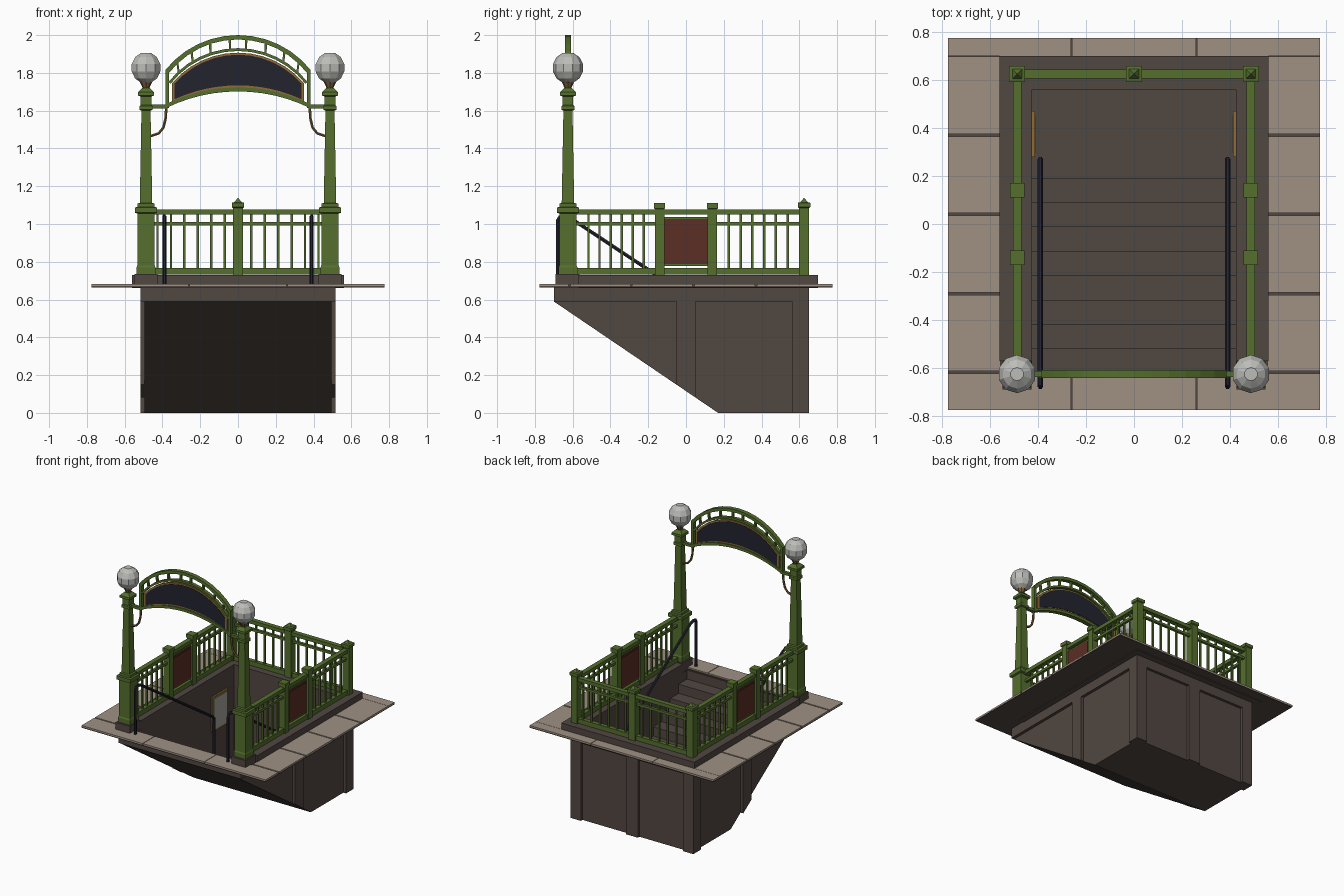
import bpy, bmesh, math
from mathutils import Vector

cube = bpy.data.objects.get("Cube")
if cube:
    bpy.data.objects.remove(cube, do_unlink=True)


def material(name, hexcode):
    def lin(i):
        c = int(hexcode[i:i + 2], 16) / 255
        return c / 12.92 if c < 0.04 else ((c + 0.055) / 1.055) ** 2.4
    m = bpy.data.materials.new(name)
    m.use_nodes = True
    col = (lin(0), lin(2), lin(4), 1)
    m.diffuse_color = col
    bsdf = m.node_tree.nodes["Principled BSDF"]
    bsdf.inputs["Base Color"].default_value = col
    bsdf.inputs["Roughness"].default_value = 0.8
    return m


GREEN = material("green paint", "556E2D")
STONE = material("dark stone", "514741")
PAVING = material("tan paving", "A09184")
NAVY = material("navy enamel", "23232F")
GOLD = material("gold trim", "8E6C36")
RED = material("red board", "5C2E25")
GLASS = material("lamp glass", "BCBCB8")
PAPER = material("pale poster", "A8A49C")
BROWN = material("brown iron", "7A5C38")


def finish(name, bm, mat):
    bmesh.ops.recalc_face_normals(bm, faces=bm.faces)
    me = bpy.data.meshes.new(name)
    bm.to_mesh(me)
    bm.free()
    me.materials.append(mat)
    ob = bpy.data.objects.new(name, me)
    bpy.context.scene.collection.objects.link(ob)
    return ob


def loft(bm, rings, closed=True):
    """Skin a list of equal-length point rings and cap both ends."""
    vs = [[bm.verts.new(p) for p in r] for r in rings]
    n = len(vs[0])
    for a, b in zip(vs, vs[1:]):
        for i in range(n):
            bm.faces.new((a[i], a[(i + 1) % n], b[(i + 1) % n], b[i]))
    bm.faces.new(vs[0])
    bm.faces.new(vs[-1])


def add_box(bm, x, y, z):
    ring = lambda h: [(x[0], y[0], h), (x[1], y[0], h), (x[1], y[1], h), (x[0], y[1], h)]
    loft(bm, [ring(z[0]), ring(z[1])])


def boxes(name, mat, items):
    bm = bmesh.new()
    for it in items:
        add_box(bm, *it)
    return finish(name, bm, mat)


def side_prism(name, mat, profile, spans):
    """Extrude a (y, z) profile along x over each span."""
    bm = bmesh.new()
    for a, b in spans:
        loft(bm, [[(x, y, z) for y, z in profile] for x in (a, b)])
    return finish(name, bm, mat)


def stack(name, mat, cx, cy, profile, sides=4):
    """Stack of polygon sections: (half width, z)."""
    bm = bmesh.new()
    off, k = (math.pi / 4, math.sqrt(2)) if sides == 4 else (math.pi / 2, 1)
    ang = [off + 2 * math.pi * i / sides for i in range(sides)]
    loft(bm, [[(cx + r * k * math.cos(a), cy + r * k * math.sin(a), z) for a in ang]
              for r, z in profile])
    return finish(name, bm, mat)


def tube(name, mat, pts, r, sides=6):
    """Bar swept along a path that lies in one plane."""
    pts = [Vector(p) for p in pts]
    normal = (pts[1] - pts[0]).cross(pts[-1] - pts[0]).normalized()
    bm, rings = bmesh.new(), []
    for i, p in enumerate(pts):
        ds = [(b - a).normalized() for a, b in zip(pts[max(i - 1, 0):], pts[max(i - 1, 0) + 1:i + 2])]
        side = sum(ds, Vector()).normalized().cross(normal)
        rings.append([p + r * (math.cos(t) * side + math.sin(t) * normal)
                      for t in [math.tau * (j + 0.5) / sides for j in range(sides)]])
    loft(bm, rings)
    return finish(name, bm, mat)


# --- Stairwell shell: sloped underside, walls, steps, outer ribs ---
TOP, Y0, Y1, SLOPE = 0.665, -0.70, 0.65, 0.59 / 0.87
under = lambda y: max(0, 0.59 - (y - Y0) * SLOPE)
side_prism("side_walls", STONE, [(Y0, 0.59), (Y0, TOP), (0.63, TOP), (0.63, 0), (0.17, 0)],
           [(-0.495, -0.425), (0.425, 0.495)])
steps, rise = [(Y0, 0.59), (Y0, TOP)], (TOP - 0.04) / 9
for i in range(9):
    y = -0.62 + 0.1015 * i
    steps += [(y, TOP - rise * i), (y, TOP - rise * (i + 1))]
side_prism("stairs", STONE, steps + [(0.56, 0.04), (0.56, 0), (0.17, 0)], [(-0.425, 0.425)])
boxes("back_wall", STONE, [((-0.425, 0.425), (0.56, 0.63), (0, TOP))])
outer = [(-0.517, -0.495), (0.495, 0.517)]
side_prism("side_top_bands", STONE, [(Y0, 0.59), (Y0, TOP), (Y1, TOP), (Y1, 0.59)], outer)
side_prism("side_middle_ribs", STONE,
           [(-0.05, under(-0.05)), (-0.05, 0.59), (0.05, 0.59), (0.05, under(0.05))], outer)
boxes("corner_ribs", STONE, [(x, (0.56, Y1), (0, 0.59)) for x in outer])
boxes("back_ribs", STONE, [((a, b), (0.63, Y1), (0, 0.59))
                           for a, b in ((-0.495, -0.43), (-0.05, 0.05), (0.43, 0.495))]
      + [((-0.495, 0.495), (0.63, Y1), (0.59, TOP))])

# --- Pavement: thin bed with separate slabs on it ---
E, G = 0.775, 0.005
bed = [((-E, -0.43), (-E, E)), ((0.43, E), (-E, E)), ((-0.43, 0.43), (-E, -0.625)), ((-0.43, 0.43), (0.56, E))]
boxes("paving_bed", STONE, [(x, y, (0.665, 0.672)) for x, y in bed])
slabs = []
rows = [-E, -0.617, -0.29, 0.04, 0.37, 0.703, E]
for a, b in zip(rows, rows[1:]):
    if b < E:
        for x in ((-E, -0.555), (0.555, E)):
            slabs.append((x, (a + (G if a > -E else 0), b - G), (0.67, 0.682)))
cols = [-E, -0.26, 0.26, E]
for a, b in zip(cols, cols[1:]):
    x = (a + (0.002 if a > -E else 0), b - (0.002 if b < E else 0))
    slabs.append((x, (0.70, E), (0.67, 0.682)))
    slabs.append(((max(x[0], -0.555), min(x[1], 0.555)), (-E, -0.63), (0.67, 0.682)))
boxes("paving_slabs", PAVING, slabs)

# --- Stone curb and lamp post plinths ---
boxes("curb", STONE, [((-0.56, -0.425), (-0.57, 0.70), (0.66, 0.73)),
                      ((0.425, 0.56), (-0.57, 0.70), (0.66, 0.73)),
                      ((-0.425, 0.425), (0.56, 0.70), (0.66, 0.73))])
PX, PY = 0.487, 0.625
boxes("post_plinths", STONE, [((s * PX - 0.06, s * PX + 0.06), (-0.69, -0.565), (0.67, 0.735))
                              for s in (-1, 1)])

# --- Lamp posts, lamps and fence posts ---
lamp_post = [(0.05, 0.73), (0.05, 0.77), (0.046, 0.78), (0.046, 1.055), (0.059, 1.06), (0.059, 1.088),
             (0.044, 1.09), (0.044, 1.108), (0.033, 1.112), (0.024, 1.6), (0.034, 1.605),
             (0.034, 1.625), (0.028, 1.63), (0.028, 1.675), (0.042, 1.68), (0.042, 1.698), (0.02, 1.72)]
fence_post = [(0.027, 0.73), (0.027, 1.085), (0.033, 1.09), (0.033, 1.112), (0.02, 1.115), (0.002, 1.137)]
panel_post = [(0.025, 0.73), (0.025, 1.08), (0.03, 1.083), (0.03, 1.11)]
globe = [(0.082 * math.sin(t), 1.827 - 0.084 * math.cos(t))
         for t in [math.pi * (0.11 + 0.78 * i / 5) for i in range(6)]]
for s, side in ((-1, "right"), (1, "left")):
    stack(f"{side}_lamp_post", GREEN, s * PX, -PY, lamp_post)
    stack(f"{side}_lamp_neck", BROWN, s * PX, -PY, [(0.016, 1.70), (0.018, 1.72), (0.034, 1.755)], 8)
    stack(f"{side}_lamp_globe", GLASS, s * PX, -PY, globe, 10)
    stack(f"{side}_back_post", GREEN, s * PX, PY, fence_post)
    for n, y in (("front", -0.14), ("rear", 0.14)):
        stack(f"{side}_{n}_panel_post", GREEN, s * PX, y, panel_post)
stack("back_middle_post", GREEN, 0, PY, fence_post)

# --- Fence rails and balusters ---
RAILS = ((0.018, 1.05, 1.077), (0.01, 0.993, 1.011), (0.016, 0.732, 0.767))
BAL = 0.0062
back = [((-PX, PX), (PY - w, PY + w), (a, b)) for w, a, b in RAILS]
back += [((s * 0.071 * k - BAL, s * 0.071 * k + BAL), (PY - BAL, PY + BAL), (0.76, 1.055))
         for s in (-1, 1) for k in range(1, 7)]
boxes("back_fence", GREEN, back)
for s, side in ((-1, "right"), (1, "left")):
    c = s * PX
    parts = []
    for w, a, b in RAILS:
        spans = [(-PY, PY)] if w > 0.012 else [(-PY, -0.14), (0.14, PY)]
        parts += [((c - w, c + w), y, (a, b)) for y in spans]
    for start, end in ((-0.575, -0.165), (0.165, 0.60)):
        for k in range(1, 7):
            y = start + (end - start) * k / 7
            parts.append(((c - BAL, c + BAL), (y - BAL, y + BAL), (0.76, 1.055)))
    parts += [((c - 0.008, c + 0.008), (-0.118, 0.118), z) for z in ((1.027, 1.037), (0.778, 0.788))]
    boxes(f"{side}_fence", GREEN, parts)
    boxes(f"{side}_board", RED, [((c - 0.012, c + 0.012), (-0.113, 0.113), (0.788, 1.027)),
                                 ((c - 0.015, c + 0.015), (-0.1, 0.1), (0.8, 1.015))])
    # Handrail running down the steps, with an upright at each end
    x = s * 0.39
    tube(f"{side}_handrail", NAVY, [(x, -0.678, 0.67), (x, -0.678, 1.02), (x, -0.668, 1.038), (x, -0.645, 1.04),
                                    (x, -0.61, 1.03), (x, 0.25, 0.46), (x, 0.27, 0.44), (x, 0.27, 0.03)], 0.011)
    # Framed poster on the stairwell wall
    xs = lambda d: tuple(sorted((s * 0.427, s * (0.425 - d))))
    boxes(f"{side}_poster_frame", GOLD, [(xs(0.012), (0.28, 0.47), (0.32, 0.585))])
    boxes(f"{side}_poster", PAPER, [(xs(0.015), (0.295, 0.455), (0.335, 0.57))])
    # Arm and curved bracket holding the sign
    boxes(f"{side}_sign_arm", GREEN, [(tuple(sorted((s * 0.375, s * 0.47))), (-0.637, -0.613), (1.612, 1.632))])
    tube(f"{side}_sign_bracket", BROWN, [(s * px, -PY, z) for px, z in
         ((0.38, 1.615), (0.383, 1.56), (0.395, 1.51), (0.42, 1.48), (0.465, 1.465))], 0.008)


# --- Arched sign between the lamp posts ---
def arc(mid, end, half, ts):
    d = mid - end
    r = (half * half + d * d) / (2 * d)
    a = math.asin(half / r)
    return [(r * math.sin(a * t), mid - r + r * math.cos(a * t)) for t in ts]


def ribbon(bm, upper, lower, depth):
    loft(bm, [[(u[0], -PY - depth, u[1]), (u[0], -PY + depth, u[1]),
               (l[0], -PY + depth, l[1]), (l[0], -PY - depth, l[1])] for u, l in zip(upper, lower)])


T = [i / 6 - 1 for i in range(13)]
bm = bmesh.new()
ribbon(bm, arc(2.0, 1.815, 0.385, T), arc(1.977, 1.797, 0.368, T), 0.016)
ribbon(bm, arc(1.931, 1.752, 0.368, T), arc(1.916, 1.742, 0.358, T), 0.013)
ribbon(bm, arc(1.723, 1.634, 0.385, T), arc(1.702, 1.612, 0.385, T), 0.016)
for t in (-0.82, -0.6, -0.35, -0.1, 0.1, 0.35, 0.6, 0.82):
    w = (t - 0.015, t + 0.015)
    ribbon(bm, arc(1.985, 1.803, 0.375, w), arc(1.925, 1.748, 0.365, w), 0.01)
for s in (-1, 1):
    add_box(bm, sorted((s * 0.366, s * 0.385)), (-PY - 0.015, -PY + 0.015), (1.614, 1.812))
finish("sign_arch", bm, GREEN)
bm = bmesh.new()
ribbon(bm, arc(1.907, 1.745, 0.35, T), arc(1.722, 1.645, 0.35, T), 0.009)
finish("sign_trim", bm, GOLD)
bm = bmesh.new()
ribbon(bm, arc(1.896, 1.743, 0.335, T), arc(1.734, 1.661, 0.335, T), 0.012)
finish("sign_panel", bm, NAVY)
